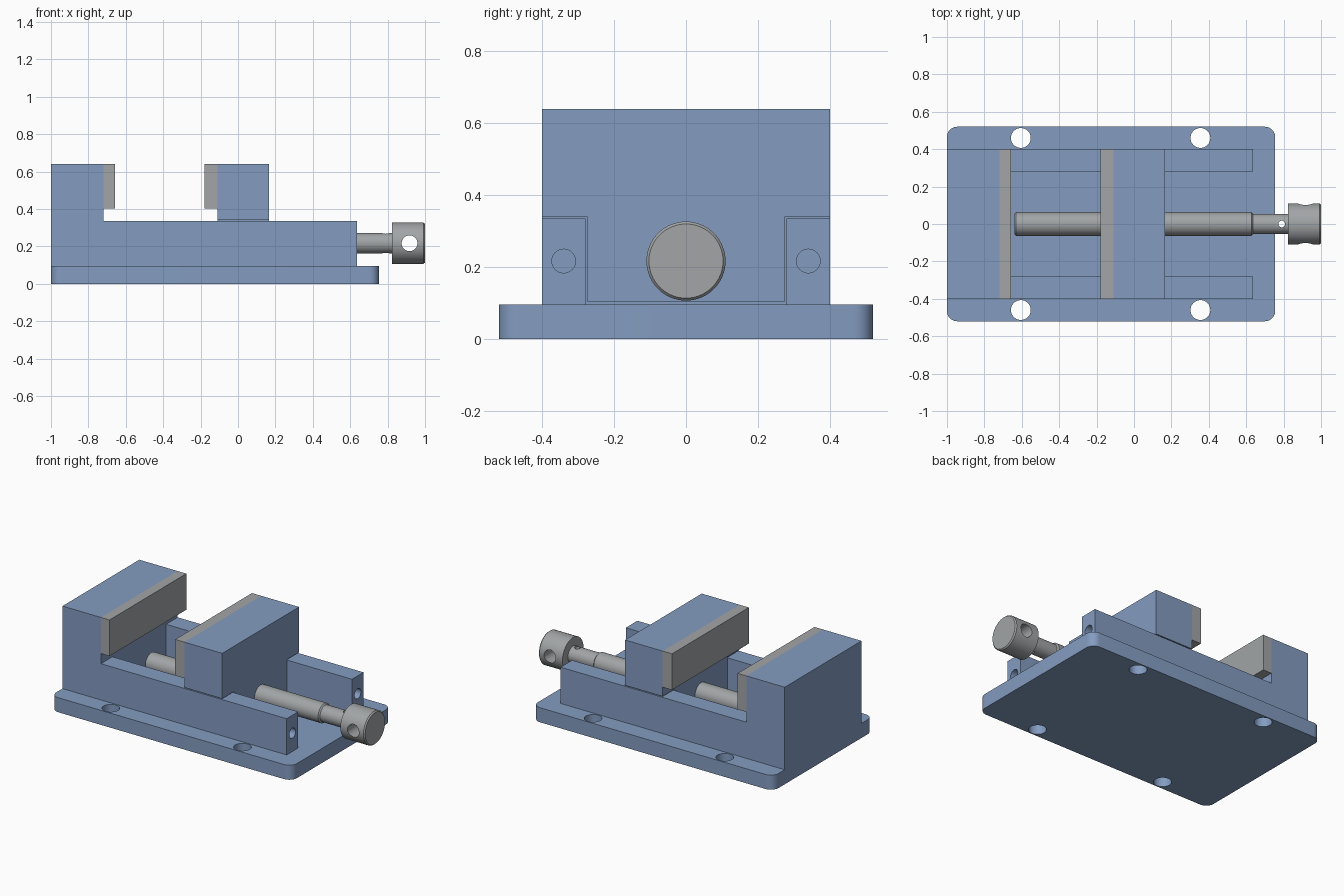
import bpy, bmesh, math
from mathutils import Matrix, Vector

if "Cube" in bpy.data.objects:
    bpy.data.objects.remove(bpy.data.objects["Cube"])


def material(name, rgb):
    m = bpy.data.materials.new(name)
    m.diffuse_color = (*rgb, 1)
    m.use_nodes = True
    m.node_tree.nodes["Principled BSDF"].inputs["Base Color"].default_value = m.diffuse_color
    return m


BLUE = material("blue_paint", (0.23, 0.335, 0.535))
STEEL = material("steel_grey", (0.36, 0.375, 0.385))
AXIS_Z = 0.217      # height of the screw axis


def finish(name, bm, mat):
    bmesh.ops.recalc_face_normals(bm, faces=bm.faces)
    me = bpy.data.meshes.new(name)
    bm.to_mesh(me)
    bm.free()
    me.materials.append(mat)
    ob = bpy.data.objects.new(name, me)
    bpy.context.collection.objects.link(ob)
    return ob


def extrude(name, points, vec, mat):
    """Extrude a flat outline along a vector."""
    bm = bmesh.new()
    face = bm.faces.new([bm.verts.new(p) for p in points])
    new = bmesh.ops.extrude_face_region(bm, geom=[face])["geom"]
    bmesh.ops.translate(bm, vec=vec, verts=[v for v in new if isinstance(v, bmesh.types.BMVert)])
    return finish(name, bm, mat)


def box(name, x, y, z, mat):
    pts = [(x[0], y[0], z[0]), (x[1], y[0], z[0]), (x[1], y[1], z[0]), (x[0], y[1], z[0])]
    return extrude(name, pts, (0, 0, z[1] - z[0]), mat)


def rod(name, center, axis, radius, length, mat, n=48):
    bm = bmesh.new()
    rot = Vector((0, 0, 1)).rotation_difference(Vector(axis)).to_matrix().to_4x4()
    bmesh.ops.create_cone(bm, cap_ends=True, segments=n, radius1=radius, radius2=radius,
                          depth=length, matrix=Matrix.Translation(center) @ rot)
    return finish(name, bm, mat)


def lathe(name, profile, mat, n=64):
    """Spin (x, radius) points around the screw axis."""
    bm = bmesh.new()
    rings = []
    for x, r in profile:
        rings.append([bm.verts.new((x, r * math.cos(a), AXIS_Z + r * math.sin(a)))
                      for a in (2 * math.pi * i / n for i in range(n))])
    for a, b in zip(rings, rings[1:]):
        for i in range(n):
            bm.faces.new((a[i], a[(i + 1) % n], b[(i + 1) % n], b[i]))
    bm.faces.new(rings[0])
    bm.faces.new(rings[-1])
    return finish(name, bm, mat)


def cut(ob, cutters):
    bpy.context.view_layer.objects.active = ob
    for c in cutters:
        mod = ob.modifiers.new("cut", 'BOOLEAN')
        mod.operation, mod.solver, mod.object = 'DIFFERENCE', 'EXACT', c
        bpy.ops.object.modifier_apply(modifier=mod.name)
        bpy.data.objects.remove(c)


def smooth(ob):
    bpy.ops.object.select_all(action='DESELECT')
    ob.select_set(True)
    bpy.context.view_layer.objects.active = ob
    bpy.ops.object.shade_smooth_by_angle(angle=math.radians(30))


# Base plate with rounded corners and four bolt holes
R = 0.055
outline = []
for k, (cx, cy) in enumerate([(0.755 - R, 0.52 - R), (-1 + R, 0.52 - R),
                              (-1 + R, -0.52 + R), (0.755 - R, -0.52 + R)]):
    for i in range(9):
        a = math.pi / 2 * (k + i / 8)
        outline.append((cx + R * math.cos(a), cy + R * math.sin(a), 0))
base = extrude("base_plate", outline, (0, 0, 0.096), BLUE)
cut(base, [rod("hole", (x, y, 0.05), (0, 0, 1), 0.053, 0.3, BLUE)
           for x in (-0.605, 0.355) for y in (-0.46, 0.46)])
smooth(base)

# Fixed jaw and both rails in one body, with a channel and drilled rail ends
side = [(-1, 0.096), (0.635, 0.096), (0.635, 0.335), (-0.72, 0.335), (-0.72, 0.64), (-1, 0.64)]
body = extrude("fixed_jaw_and_rails", [(x, -0.4, z) for x, z in side], (0, 0.8, 0), BLUE)
cut(body, [box("channel", (-0.72, 0.8), (-0.28, 0.28), (0, 0.5), BLUE)]
    + [rod("rail_hole", (0.635, y, AXIS_Z), (1, 0, 0), 0.033, 0.5, BLUE, 32)
       for y in (-0.34, 0.34)])
smooth(body)

# Sliding jaw: wide head over a tongue that runs between the rails
half = [(0.275, 0.105), (0.275, 0.341), (0.4, 0.341), (0.4, 0.64)]
section = half + [(-y, z) for y, z in reversed(half)]
extrude("sliding_jaw", [(-0.11, y, z) for y, z in section], (0.275, 0, 0), BLUE)

# Steel gripping plates
box("fixed_jaw_plate", (-0.72, -0.657), (-0.4, 0.4), (0.402, 0.64), STEEL)
box("sliding_jaw_plate", (-0.178, -0.11), (-0.4, 0.4), (0.402, 0.64), STEEL)

# Lead screw with a thinner, cross-drilled neck
screw = lathe("lead_screw", [(-0.64, 0.054), (-0.632, 0.063), (0.628, 0.063), (0.636, 0.054),
                             (0.83, 0.054)], STEEL)
cut(screw, [rod("pin_hole", (0.79, 0, AXIS_Z), (0, 0, 1), 0.018, 0.3, STEEL, 24)])
smooth(screw)

# Turning knob with a cross hole for a bar
knob = lathe("turning_knob", [(0.824, 0.11), (0.992, 0.11), (1.0, 0.103)], STEEL)
cut(knob, [rod("bar_hole", (0.917, 0, AXIS_Z), (0, 1, 0), 0.042, 0.4, STEEL)])
smooth(knob)
